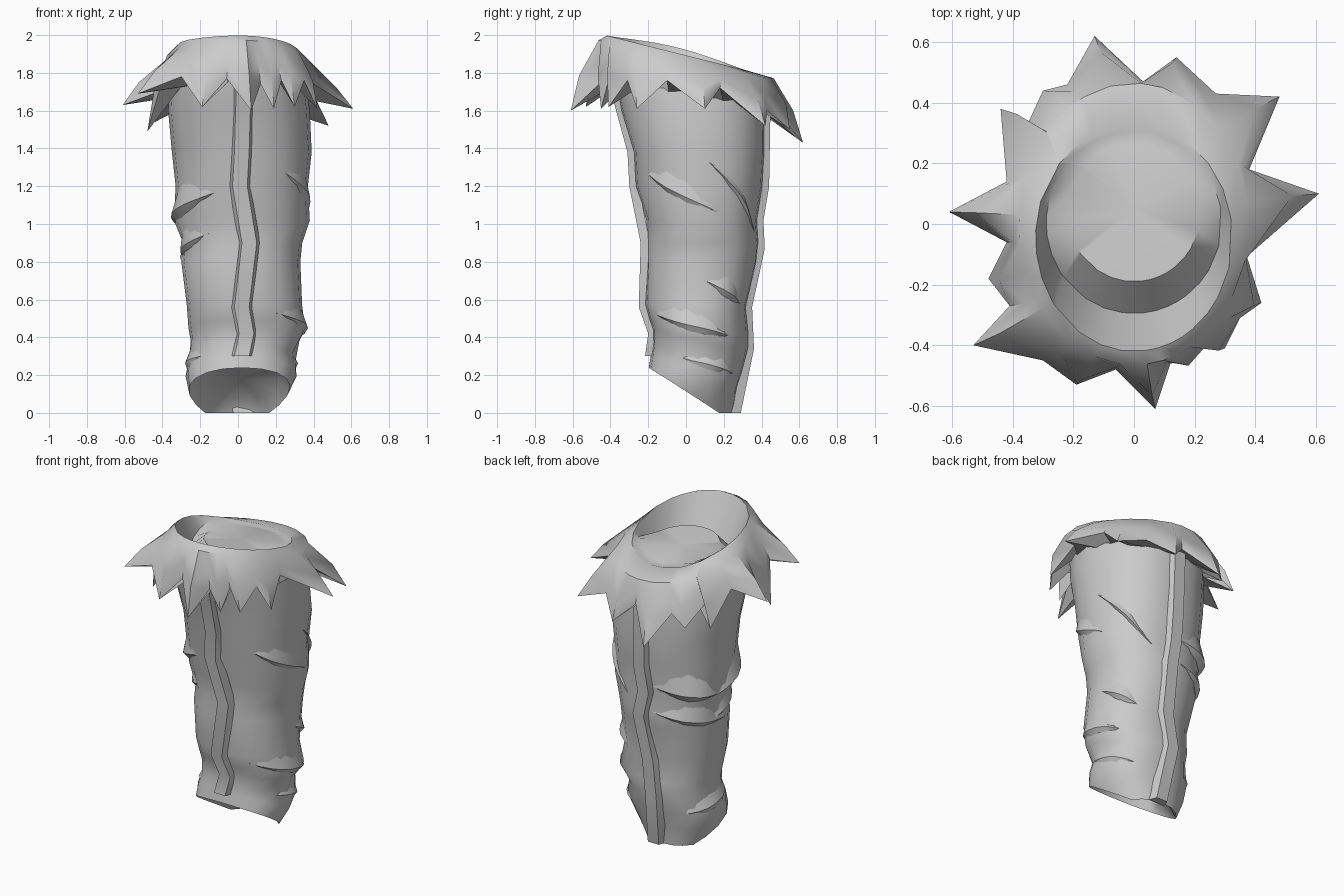
import bpy, bmesh, math
from mathutils import Vector

if "Cube" in bpy.data.objects:
    bpy.data.objects.remove(bpy.data.objects["Cube"])

grey = bpy.data.materials.new("soft_grey")
grey.diffuse_color = (0.6, 0.6, 0.6, 1)
grey.use_nodes = True
grey.node_tree.nodes["Principled BSDF"].inputs["Base Color"].default_value = grey.diffuse_color


def finish(name, bm, angle=35):
    bmesh.ops.recalc_face_normals(bm, faces=bm.faces)
    me = bpy.data.meshes.new(name)
    bm.to_mesh(me)
    bm.free()
    me.materials.append(grey)
    ob = bpy.data.objects.new(name, me)
    bpy.context.collection.objects.link(ob)
    bpy.ops.object.select_all(action='DESELECT')
    ob.select_set(True)
    bpy.context.view_layer.objects.active = ob
    bpy.ops.object.shade_smooth_by_angle(angle=math.radians(angle))
    return ob


def loft(bm, rings, closed=True):
    vs = [[bm.verts.new(p) for p in r] for r in rings]
    for a, b in zip(vs, vs[1:]):
        n = len(a)
        for i in range(n if closed else n - 1):
            j = (i + 1) % n
            bm.faces.new((a[i], a[j], b[j], b[i]))
    return vs


def fan(bm, ring, tip):
    c = bm.verts.new(tip)
    for i in range(len(ring)):
        bm.faces.new((ring[i], ring[(i + 1) % len(ring)], c))


def power(v, e):
    return math.copysign(abs(v) ** e, v)


# Leg outline: height, left, right, front, back
LEVELS = [(0.0, -.21, .20, -.19, .26), (0.12, -.27, .28, -.20, .27),
          (0.22, -.28, .32, -.20, .30), (0.34, -.24, .29, -.18, .33),
          (0.42, -.26, .36, -.17, .33), (0.56, -.27, .34, -.22, .32),
          (0.80, -.30, .33, -.21, .38), (0.90, -.29, .34, -.21, .39),
          (1.02, -.34, .38, -.21, .38), (1.20, -.33, .37, -.27, .41),
          (1.38, -.35, .39, -.28, .42), (1.60, -.37, .38, -.35, .42),
          (1.76, -.36, .36, -.38, .40)]


def surf(a, z, out=0.0):
    """Point on the leg wall at angle a and height z."""
    for lo, hi in zip(LEVELS, LEVELS[1:]):
        if z <= hi[0]:
            break
    t = min(1, max(0, (z - lo[0]) / (hi[0] - lo[0])))
    _, l, r, f, b = [p + (q - p) * t for p, q in zip(lo, hi)]
    c, s = power(math.cos(a), .9), power(math.sin(a), .9)
    return Vector(((l + r) / 2 + (r - l) / 2 * c + out * c,
                   (f + b) / 2 + (b - f) / 2 * s + out * s, z))


def hem_z(y):
    return max(0, 0.24 - (y + 0.2) * 0.24 / 0.38)


# Leg tube with slanted lower end and a shallow hollow underneath
bm = bmesh.new()
N = 20
rings = []
for lev in LEVELS:
    ring = []
    for i in range(N):
        a = 2 * math.pi * i / N
        z = lev[0]
        if z < 0.6:
            b = hem_z(surf(a, 0.1).y)
            z = b + z * (0.6 - b) / 0.6
        ring.append(surf(a, z))
    rings.append(ring)
hollow = [Vector((p.x * .84, .04 + (p.y - .04) * .84, p.z + .08)) for p in rings[0]]
vs = loft(bm, [hollow] + rings)
fan(bm, vs[0], (0, 0.05, 0.19))
finish("leg", bm, 60)


# Raised seams: height and sideways position of the centre
def seam(name, sign, path, half=0.047, lift=0.03):
    bm = bmesh.new()
    rings = []
    for z, x in path:
        y = surf(sign * math.pi / 2, z).y
        rings.append([(x + dx, y + sign * d, z) for dx, d in
                      ((-half - .01, -.02), (-half + .008, lift), (half - .008, lift), (half + .01, -.02))])
    vs = loft(bm, rings)
    bm.faces.new(vs[0])
    bm.faces.new(vs[-1])
    finish(name, bm, 30)


seam("front_seam", -1, [(.30, .02), (.42, .045), (.56, .02), (.90, .06),
                        (1.2, .01), (1.38, .02), (1.72, .03)])
seam("back_seam", 1, [(0.0, .03), (.34, 0), (.56, .03), (.87, .05),
                      (1.02, .02), (1.2, .03), (1.62, .02)])


# Cloth folds: start angle, start height, end angle, end height, lift, width
FOLDS = [(-55, 1.28, 15, 1.06, .02, .14), (5, 1.34, 70, .95, .02, .07),
         (5, .70, 60, .57, .025, .12), (-60, .53, 40, .40, .02, .14),
         (-25, .30, 60, .20, .015, .10), (-110, 1.17, -195, .99, .035, .2),
         (-120, .95, -195, .82, .025, .12), (-185, 1.0, -265, 1.06, .035, .2),
         (-165, .80, -265, .90, .03, .15), (-130, .31, -240, .22, .02, .14)]
bm = bmesh.new()
for a0, z0, a1, z1, lift, w in FOLDS:
    top, lip, low = [], [], []
    for k in range(9):
        t = k / 8
        a, z = math.radians(a0 + (a1 - a0) * t), z0 + (z1 - z0) * t
        h = min(1, 2.5 * t, 2.5 * (1 - t))
        top.append(surf(a, z + w * h * .7, -.006))
        lip.append(surf(a, z, lift * h - .004))
        low.append(surf(a, z - w * h * .25, -.006))
    loft(bm, [top, lip, low], closed=False)
bmesh.ops.remove_doubles(bm, verts=bm.verts, dist=1e-4)
finish("folds", bm, 30)

# Fur collar hem: tips and notches in turn, anticlockwise from the right
HEM = [(.61, .10, 1.61), (.38, .18, 1.72), (.48, .42, 1.52), (.27, .43, 1.60),
       (.14, .55, 1.50), (.03, .47, 1.61), (-.13, .62, 1.43), (-.22, .46, 1.61),
       (-.30, .44, 1.53), (-.36, .31, 1.66), (-.44, .38, 1.54), (-.42, .14, 1.70),
       (-.61, .04, 1.63), (-.42, -.06, 1.70), (-.48, -.18, 1.49), (-.41, -.27, 1.73),
       (-.53, -.40, 1.69), (-.30, -.45, 1.78), (-.19, -.53, 1.62), (-.06, -.48, 1.77),
       (.07, -.61, 1.60), (.12, -.46, 1.74), (.19, -.45, 1.61), (.23, -.41, 1.76),
       (.30, -.41, 1.62), (.35, -.31, 1.76), (.42, -.26, 1.61), (.37, -.10, 1.76)]
angs = [math.atan2(y, x) for x, y, z in HEM]


def oval(a, cy, rx, ry, drop=0.0):
    """Ring point on the tilted plane of the opening."""
    c, s = math.cos(a), math.sin(a)
    x, y = rx * c, cy + ry * s
    return Vector((x, y, 1.893 - 0.25 * y - drop + .03 * max(0, -c) ** 3))


rim = [oval(a, -.045, .325, .375) for a in angs]
shoulder = [oval(a, 0, .38, .465, .02 + .025 * math.cos(a) ** 2 - .015 * math.sin(a)) for a in angs]
hem = [Vector(p) for p in HEM]
mid = []
for i, (s, h) in enumerate(zip(shoulder, hem)):
    m = s.lerp(h, .5)
    k = .03 if i % 2 == 0 else 0
    mid.append(m + Vector((m.x, m.y, 0)).normalized() * k)
under = []
for a in angs:
    p = surf(a, 1.68, -.005)
    p.z -= .2 * p.y
    under.append(p)
# Inside: shallow plug that meets the rim at the back, with a gap at the front
gap, plug = [], []
for a in angs:
    p = oval(a, .005, .29, .3, .015)
    p.z -= .2 * min(1, max(0, (.12 - p.y) / .3))
    gap.append(p)
    q = oval(a, .04, .22, .23)
    q.z = 1.84 - .1 * q.y
    plug.append(q)
bm = bmesh.new()
vs = loft(bm, [plug, gap, rim, shoulder, mid, hem, under])
fan(bm, vs[0], (0, .05, 1.84))
finish("fur_collar", bm, 45)
